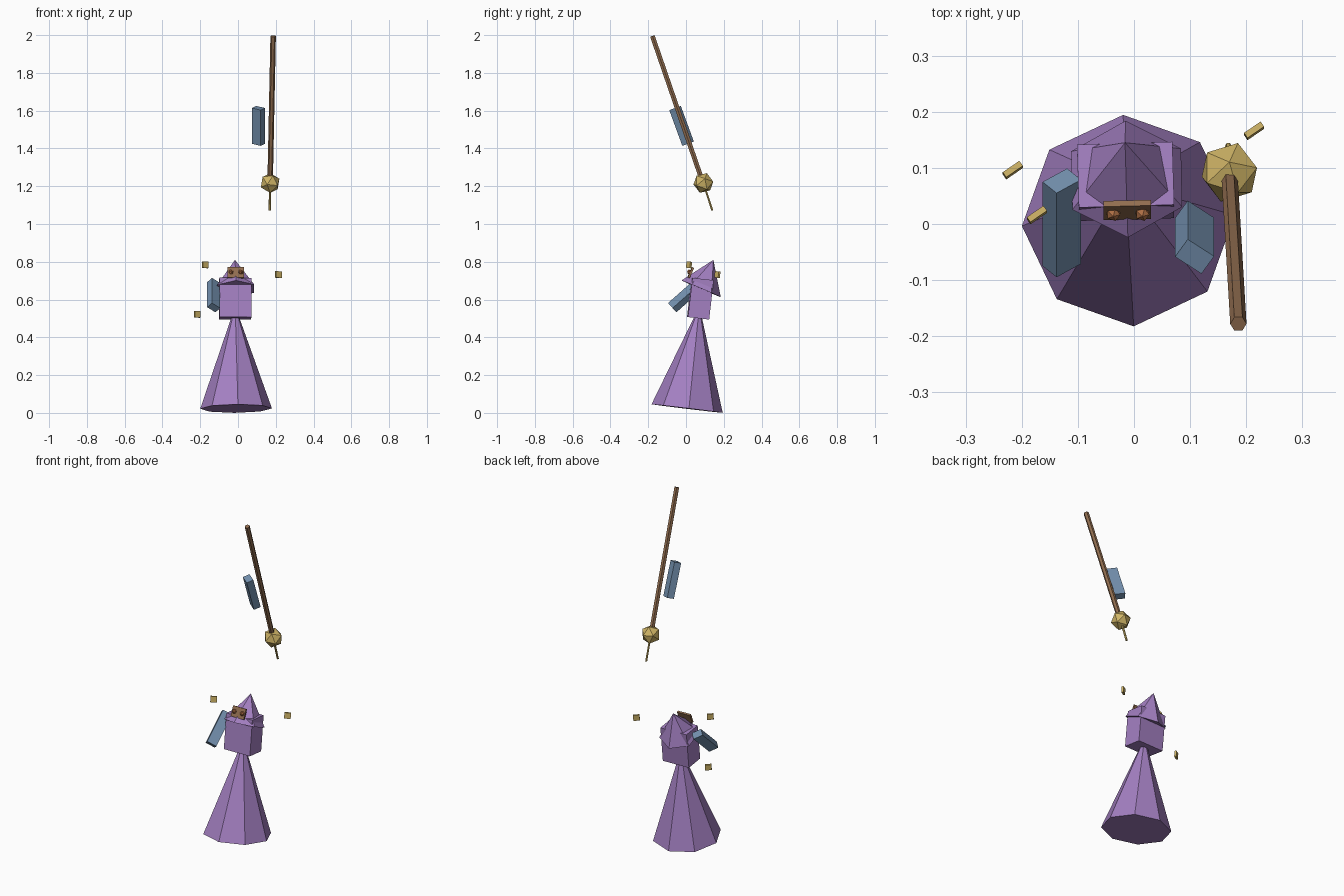
import bpy
import bmesh
import math
from mathutils import Vector, Matrix

default = bpy.data.objects.get("Cube")
if default:
    bpy.data.objects.remove(default, do_unlink=True)


def material(name, srgb):
    """Flat material from an 8-bit display colour."""
    rgb = [((c / 255 + 0.055) / 1.055) ** 2.4 for c in srgb]
    m = bpy.data.materials.new(name)
    m.use_nodes = True
    m.diffuse_color = (*rgb, 1)
    m.node_tree.nodes["Principled BSDF"].inputs["Base Color"].default_value = (*rgb, 1)
    return m


PURPLE = material("purple cloth", (164, 128, 194))
BLUE = material("blue grey sleeve", (116, 145, 175))
GOLD = material("gold", (207, 180, 102))
WOOD = material("brown wood", (146, 110, 80))
COPPER = material("copper eye", (176, 112, 70))


def finish(name, bm, mat):
    bmesh.ops.recalc_face_normals(bm, faces=bm.faces)
    mesh = bpy.data.meshes.new(name)
    bm.to_mesh(mesh)
    bm.free()
    mesh.materials.append(mat)
    obj = bpy.data.objects.new(name, mesh)
    bpy.context.collection.objects.link(obj)
    return obj


def frame(axis, side):
    """Rotation whose z follows axis and whose x leans towards side."""
    z = Vector(axis).normalized()
    x = Vector(side)
    x = (x - z * x.dot(z)).normalized()
    return Matrix((x, z.cross(x), z)).transposed().to_4x4()


def box(name, mat, base, top, side, width, depth):
    """Box running from base to top, its width along side."""
    base, top = Vector(base), Vector(top)
    size = Matrix.Diagonal((width, depth, (top - base).length, 1))
    bm = bmesh.new()
    place = Matrix.Translation((base + top) / 2) @ frame(top - base, side) @ size
    bmesh.ops.create_cube(bm, size=1, matrix=place)
    return finish(name, bm, mat)


def taper(name, mat, base, top, r0, r1, sides, side=(1, 0, 0), start=0):
    """Faceted prism, or a cone when the top radius is zero."""
    base, top = Vector(base), Vector(top)
    rot = frame(top - base, side)
    bm = bmesh.new()

    def ring(center, r):
        angles = [math.radians(start) + math.tau * i / sides for i in range(sides)]
        return [bm.verts.new(center + rot @ Vector((r * math.cos(a), r * math.sin(a), 0)))
                for a in angles]

    low = ring(base, r0)
    bm.faces.new(low)
    high = ring(top, r1) if r1 else [bm.verts.new(top)]
    if r1:
        bm.faces.new(high)
    for i in range(sides):
        j = (i + 1) % sides
        bm.faces.new([low[i], low[j], high[j], high[i]] if r1 else [low[i], low[j], high[0]])
    return finish(name, bm, mat)


def ball(name, mat, center, radius, turn=0):
    bm = bmesh.new()
    place = Matrix.Translation(center) @ Matrix.Rotation(turn, 4, 'X')
    bmesh.ops.create_icosphere(bm, subdivisions=1, radius=radius, matrix=place)
    return finish(name, bm, mat)


# Robe, torso and pointed hood
taper("robe", PURPLE, (-0.01, 0.006, 0.023), (-0.015, 0.071, 0.565), 0.19, 0, 8,
      side=(1, 0.05, 0))
box("torso", PURPLE, (-0.015, 0.064, 0.501), (-0.015, 0.088, 0.709), (1, 0.03, 0), 0.17, 0.113)
taper("hood", PURPLE, (-0.013, 0.08, 0.657), (-0.016, 0.145, 0.81), 0.113, 0, 6,
      side=(1, 0.02, 0), start=30)

# Face plate with two eyes, leaning back with the hood
box("face_plate", WOOD, (-0.012, 0.013, 0.715), (-0.012, 0.037, 0.77), (1, 0.03, 0), 0.085, 0.011)
for label, x in (("right", -0.037), ("left", 0.015)):
    ball(label + "_eye", COPPER, (x, 0.019, 0.746), 0.014, 0.4)

# Sleeves
box("right_sleeve", BLUE, (-0.1286, -0.073, 0.557), (-0.1286, 0.077, 0.69),
    (0.025, -0.02, 0.0227), 0.039, 0.0565)
box("left_sleeve", BLUE, (0.108, 0.011, 1.425), (0.108, -0.058, 1.614),
    (0.048, -0.031, -0.011), 0.057, 0.04)

# Staff with faceted orb and thin spike
taper("staff", WOOD, (0.17, 0.09, 1.217), (0.186, -0.178, 1.995), 0.0145, 0.0145, 6)
ball("staff_orb", GOLD, (0.17, 0.092, 1.217), 0.055, -0.34)
taper("staff_spike", GOLD, (0.168, 0.139, 1.072), (0.17, 0.092, 1.217), 0.006, 0.006, 6)

# Floating charms
charms = ((-0.173, 0.016, 0.784), (0.214, 0.166, 0.732), (-0.216, 0.096, 0.522))
for i, spot in enumerate(charms, 1):
    half = Vector((0, 0.002, 0.017))
    box(f"charm_{i}", GOLD, Vector(spot) - half, Vector(spot) + half, (0.82, 0.57, 0), 0.036, 0.011)
